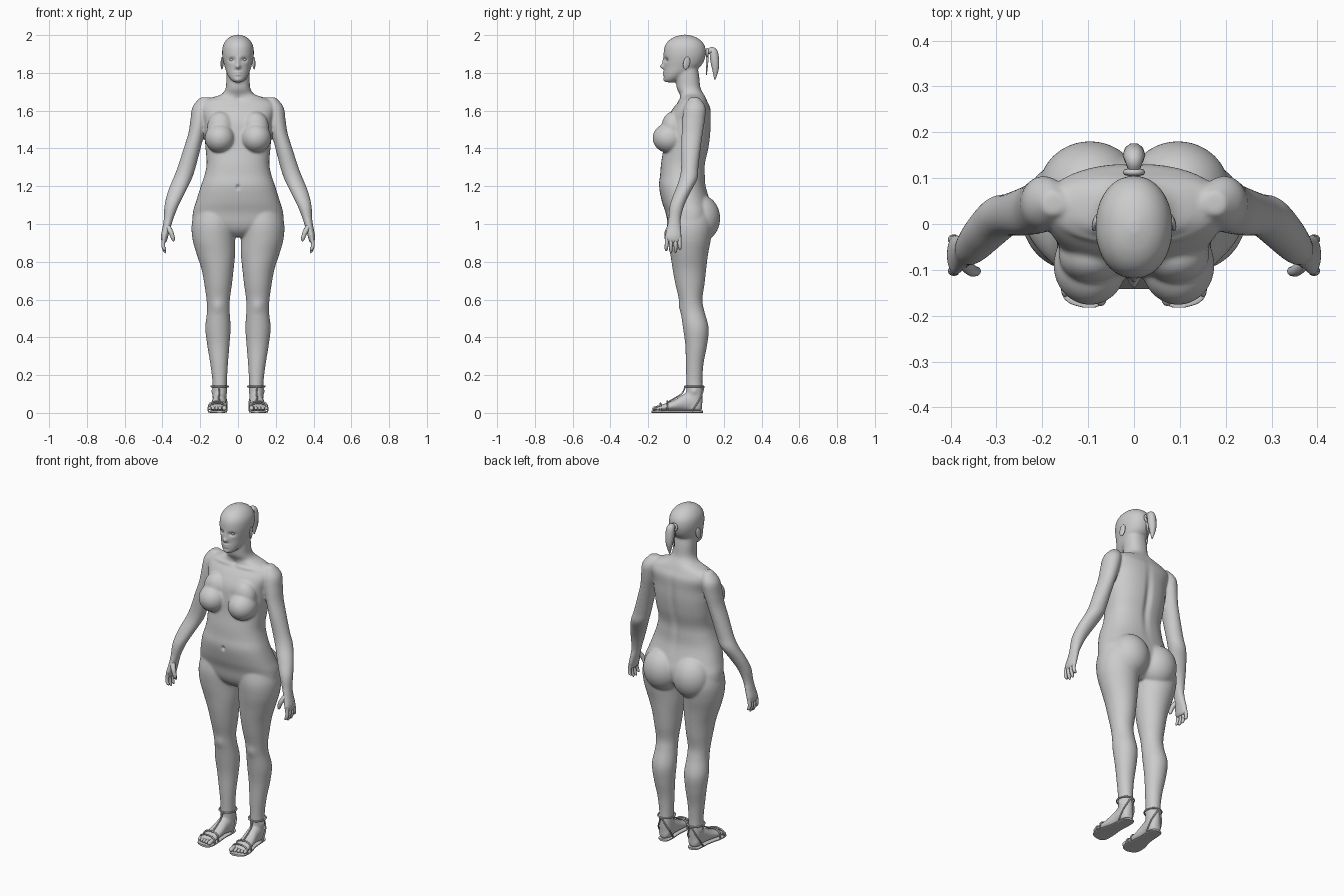
import bpy, bmesh, math
from mathutils import Vector, Matrix


def catmull(a, b, c, d, t):
    return [0.5 * (2 * q + (r - p) * t + (2 * p - 5 * q + 4 * r - s) * t * t
                   + (3 * q - p - 3 * r + s) * t ** 3) for p, q, r, s in zip(a, b, c, d)]


def loft(bm, rows, axis='z', side=1, power=2.0, n=40, steps=5):
    """Closed skin through rounded rings: (position, centre a, centre b, radius a, radius b)."""
    ext = [rows[0]] + rows + [rows[-1]]
    fine = [catmull(*ext[i:i + 4], k / steps) for i in range(len(rows) - 1) for k in range(steps)]
    fine.append(list(rows[-1]))
    rings = []
    for t, a, b, ra, rb in fine:
        ring = []
        for i in range(n):
            c, s = math.cos(math.tau * i / n), math.sin(math.tau * i / n)
            u = side * (a + max(ra, .002) * math.copysign(abs(c) ** (2 / power), c))
            v = b + max(rb, .002) * math.copysign(abs(s) ** (2 / power), s)
            ring.append(bm.verts.new((u, v, t) if axis == 'z' else (u, t, v)))
        rings.append(ring)
    for r0, r1 in zip(rings, rings[1:]):
        for i in range(n):
            j = (i + 1) % n
            bm.faces.new((r0[i], r0[j], r1[j], r1[i]))
    bm.faces.new(rings[0])
    bm.faces.new(rings[-1])


def blob(bm, centre, radii):
    m = Matrix.Translation(centre) @ Matrix.Diagonal((*radii, 1))
    bmesh.ops.create_uvsphere(bm, u_segments=32, v_segments=20, radius=1, matrix=m)


def finish(bm, name):
    bmesh.ops.recalc_face_normals(bm, faces=bm.faces[:])
    me = bpy.data.meshes.new(name)
    bm.to_mesh(me)
    bm.free()
    ob = bpy.data.objects.new(name, me)
    bpy.context.collection.objects.link(ob)
    return ob


def activate(ob):
    bpy.ops.object.select_all(action='DESELECT')
    ob.select_set(True)
    bpy.context.view_layer.objects.active = ob


def smooth(ob, angle=60):
    activate(ob)
    bpy.ops.object.shade_smooth_by_angle(angle=math.radians(angle))


def tube(name, points, radii, side=1, cyclic=False):
    """Round tube through points with a radius at each."""
    cu = bpy.data.curves.new(name, 'CURVE')
    cu.dimensions, cu.bevel_depth, cu.bevel_resolution = '3D', 1, 3
    cu.use_fill_caps, cu.resolution_u = True, 6
    sp = cu.splines.new('NURBS')
    sp.points.add(len(points) - 1)
    for p, co, r in zip(sp.points, points, radii):
        p.co, p.radius = (side * co[0], co[1], co[2], 1), r
    sp.order_u, sp.use_endpoint_u, sp.use_cyclic_u = 3, not cyclic, cyclic
    ob = bpy.data.objects.new(name, cu)
    bpy.context.collection.objects.link(ob)
    activate(ob)
    bpy.ops.object.convert(target='MESH')
    smooth(bpy.context.object)


# Body volumes, fused later into one skin
bm = bmesh.new()
# torso and neck
loft(bm, [(.93, 0, .01, .05, .05), (.96, 0, .015, .14, .09), (1.0, 0, .02, .232, .115),
          (1.06, 0, .018, .239, .126), (1.12, 0, .0, .222, .128), (1.2, 0, -.019, .197, .124),
          (1.26, 0, -.018, .177, .119), (1.32, 0, -.015, .166, .117), (1.4, 0, .0, .172, .12),
          (1.48, 0, .008, .178, .122), (1.55, 0, .014, .182, .117), (1.61, 0, .03, .198, .1),
          (1.648, 0, .037, .185, .077), (1.67, 0, .036, .135, .068), (1.688, 0, .03, .086, .064),
          (1.72, 0, .014, .065, .063), (1.78, 0, .008, .062, .062), (1.84, 0, 0, .06, .06)], power=2.3)
# head
loft(bm, [(1.75, 0, -.085, .022, .022), (1.77, 0, -.07, .043, .046), (1.8, 0, -.045, .06, .071),
          (1.83, 0, -.022, .07, .094), (1.86, 0, -.012, .078, .106), (1.9, 0, -.007, .084, .112),
          (1.94, 0, -.006, .081, .107), (1.97, 0, -.006, .066, .087), (1.99, 0, -.006, .043, .056),
          (2.002, 0, -.006, .012, .016)], power=2.1)
for s in (1, -1):
    # leg
    loft(bm, [(1.08, .115, .02, .11, .11), (1.0, .128, .02, .117, .122), (.92, .128, .018, .113, .114),
              (.84, .117, .017, .102, .1), (.76, .108, .018, .085, .089), (.68, .105, .021, .073, .077),
              (.6, .105, .025, .062, .062), (.54, .104, .034, .06, .063), (.45, .106, .052, .067, .068),
              (.36, .104, .054, .059, .058), (.26, .1, .046, .047, .047), (.17, .097, .044, .039, .043),
              (.1, .097, .045, .038, .044), (.015, .097, .045, .035, .04)], side=s)
    # foot
    loft(bm, [(.085, .097, .035, .016, .02), (.07, .097, .045, .033, .036), (.03, .098, .06, .037, .052),
              (-.01, .1, .055, .037, .046), (-.06, .104, .04, .043, .03), (-.11, .108, .03, .047, .02),
              (-.14, .108, .026, .046, .014), (-.152, .108, .022, .032, .009)], 'y', s)
    # arm and palm
    loft(bm, [(1.67, .175, .045, .025, .025), (1.62, .193, .047, .048, .056), (1.55, .205, .04, .047, .06),
              (1.48, .22, .033, .043, .056), (1.4, .243, .026, .045, .052), (1.3, .272, .02, .048, .046),
              (1.24, .294, .013, .05, .048), (1.17, .325, -.018, .047, .043), (1.1, .351, -.047, .038, .039),
              (1.03, .367, -.06, .026, .033), (.98, .378, -.064, .022, .038), (.94, .388, -.067, .02, .045),
              (.915, .391, -.067, .016, .043), (.9, .391, -.067, .01, .036)], side=s)
    # bust and seat
    blob(bm, (s * .096, -.09, 1.455), (.08, .087, .079))
    blob(bm, (s * .092, -.07, 1.51), (.072, .06, .085))
    blob(bm, (s * .096, .075, 1.03), (.112, .106, .125))
body = finish(bm, "body")
rem = body.modifiers.new("fuse", 'REMESH')
rem.mode, rem.voxel_size = 'VOXEL', .0055
sm = body.modifiers.new("soften", 'SMOOTH')
sm.factor, sm.iterations = .5, 14
activate(body)
bpy.ops.object.convert(target='MESH')

# Sculpt dabs: centre, falloff radii, push (mirrored in x)
dabs = [((0, -.118, 1.833), (.013, .04, .012), (0, -.021, 0)),     # nose tip
        ((0, -.118, 1.857), (.009, .03, .02), (0, -.009, 0)),      # nose bridge
        ((.032, -.105, 1.87), (.017, .035, .011), (0, .013, 0)),   # eye socket
        ((0, -.115, 1.803), (.02, .04, .0055), (0, -.007, 0)),     # upper lip
        ((0, -.115, 1.79), (.018, .04, .0055), (0, -.007, 0)),     # lower lip
        ((0, -.11, 1.762), (.018, .03, .012), (0, -.007, 0)),      # chin
        ((0, -.14, 1.195), (.008, .05, .011), (0, .013, 0)),       # navel
        ((0, .12, 1.4), (.02, .06, .16), (0, -.012, 0)),           # spine
        ((0, -.05, 1.665), (.016, .03, .015), (0, .008, 0)),       # neck hollow
        ((.09, -.05, 1.652), (.07, .04, .009), (0, -.006, .002)),  # collarbone
        ((.105, -.03, .565), (.03, .04, .03), (0, -.006, 0)),      # kneecap
        ((.135, .044, .115), (.012, .014, .014), (.006, 0, 0))]    # ankle bone
for v in body.data.vertices:
    x, y, z = v.co
    for c, r, p in dabs:
        if abs(z - c[2]) > 2.6 * r[2]:
            continue
        d = ((abs(x) - c[0]) / r[0]) ** 2 + ((y - c[1]) / r[1]) ** 2 + ((z - c[2]) / r[2]) ** 2
        if d < 7:
            v.co += Vector((math.copysign(p[0], x), p[1], p[2])) * math.exp(-d)
smooth(body, 80)

for s in (1, -1):
    # eye and ear
    bm = bmesh.new()
    blob(bm, (s * .032, -.088, 1.87), (.014, .014, .011))
    smooth(finish(bm, "eye"))
    bm = bmesh.new()
    blob(bm, (0, 0, 0), (.007, .018, .034))
    bmesh.ops.transform(bm, verts=bm.verts[:], matrix=Matrix.Translation((s * .084, .003, 1.852))
                        @ Matrix.Rotation(s * .25, 4, 'Z') @ Matrix.Rotation(-.2, 4, 'X'))
    smooth(finish(bm, "ear"))
    # fingers and thumb
    for y, tip in ((-.101, .857), (-.079, .845), (-.056, .847), (-.035, .864)):
        yt = -.067 + (y + .067) * 1.1
        tube("finger", [(.39, y, .93), (.397, y, .9), (.395, yt, .875), (.386, yt, tip + .006), (.384, yt, tip)],
             [.0105, .0105, .0095, .008, .002], s)
    tube("thumb", [(.375, -.08, .99), (.358, -.1, .965), (.347, -.104, .935), (.341, -.102, .914), (.34, -.102, .908)],
         [.015, .014, .0115, .009, .002], s)
    # toes
    for i in range(5):
        x, end, r = .072 + .0185 * i + (.004 if i else 0), -.178 + .005 * i, .0125 if i == 0 else .009
        tube("toe", [(x, -.125, .028), (x, end + .02, .027), (x, end + .004, .02), (x, end, .018)],
             [r, r, r * .9, .002], s)
    # sandal sole
    bm = bmesh.new()
    loft(bm, [(.09, .097, .006, .014, .006), (.075, .097, .006, .032, .006), (.03, .098, .006, .037, .006),
              (-.03, .102, .006, .038, .006), (-.1, .108, .006, .05, .006), (-.15, .108, .006, .05, .006),
              (-.172, .104, .006, .038, .006), (-.182, .098, .006, .014, .006)], 'y', s, power=4)
    smooth(finish(bm, "sandal_sole"), 40)
    # sandal straps
    for y, h in ((-.1, .062), (-.135, .052)):
        tube("toe_strap", [(.06, y, .01), (.058, y, h * .75), (.09, y, h), (.125, y, h), (.158, y, h * .75),
                           (.157, y, .01)], [.0045] * 6, s)
    ring = [(.097 + .047 * math.cos(math.tau * i / 12), .044 + .051 * math.sin(math.tau * i / 12), .14)
            for i in range(12)]
    tube("ankle_strap", ring, [.0045] * 12, s, True)
    for d in (-1, 1):
        tube("heel_strap", [(.097, .094, .14), (.097 + d * .024, .088, .1), (.097 + d * .042, .06, .05),
                            (.099 + d * .036, .03, .008)], [.004] * 4, s)
    tube("instep_strap", [(.1, -.1, .055), (.101, -.06, .077), (.1, -.01, .108), (.098, -.006, .14)], [.004] * 4, s)

# Tied hair
tube("ponytail", [(0, .095, 1.905), (0, .115, 1.91), (0, .145, 1.925), (0, .152, 1.87), (0, .158, 1.81), (0, .152, 1.765)],
     [.012, .012, .022, .026, .018, .003])
tube("hair_wisp", [(0, .112, 1.9), (0, .113, 1.85), (0, .108, 1.79)], [.008, .007, .002])
loop = [(.018 * math.cos(math.tau * i / 10), .113, 1.908 + .018 * math.sin(math.tau * i / 10)) for i in range(10)]
tube("hair_band", loop, [.007] * 10, cyclic=True)
